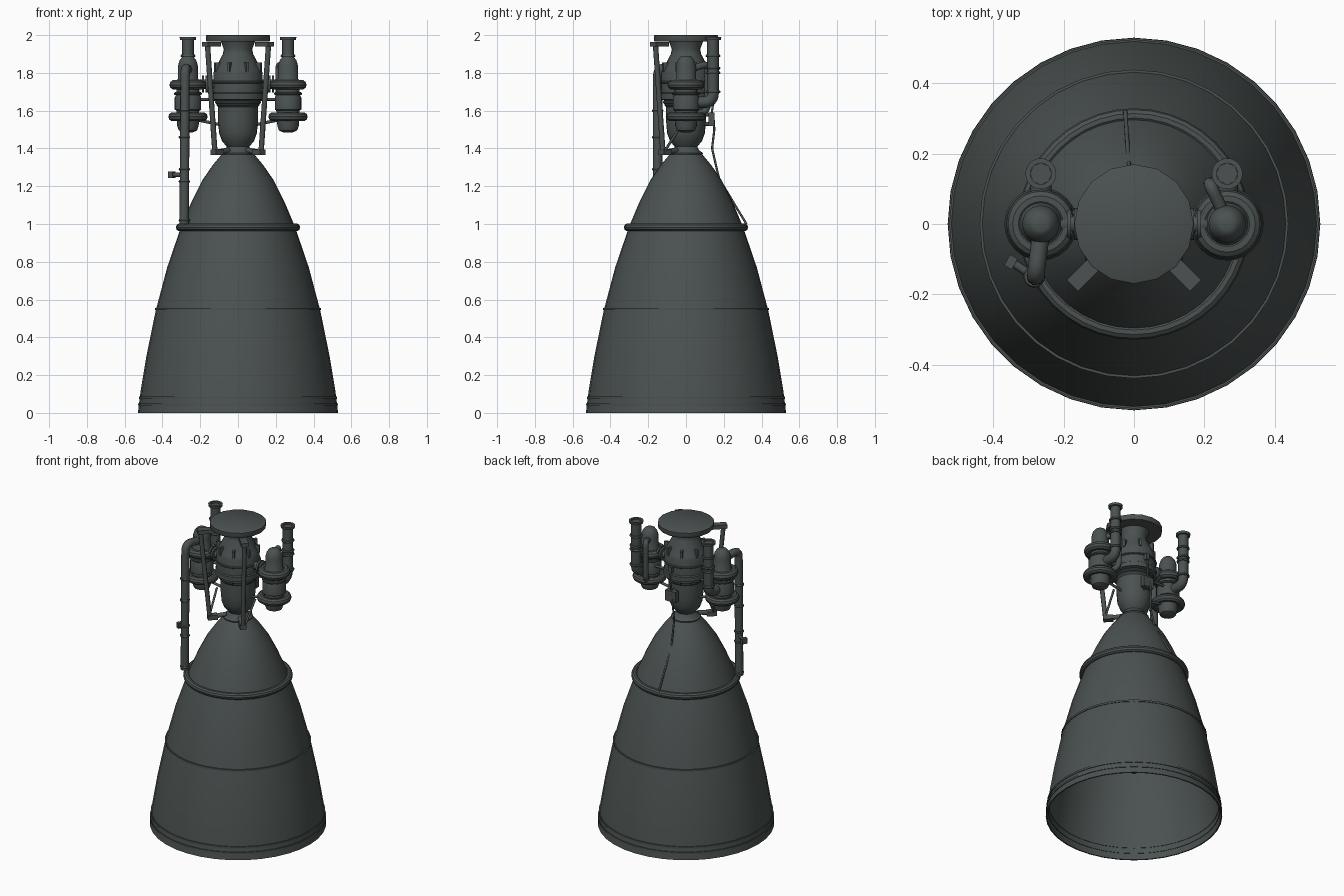
import bpy, bmesh, math
from mathutils import Vector, Matrix

cube = bpy.data.objects.get("Cube")
if cube:
    bpy.data.objects.remove(cube, do_unlink=True)

metal = bpy.data.materials.new("dark_grey_metal")
metal.use_nodes = True
colour = (0.07, 0.084, 0.082, 1)
metal.diffuse_color = colour
metal.node_tree.nodes["Principled BSDF"].inputs["Base Color"].default_value = colour


def finish(obj, angle=35):
    obj.data.materials.clear()
    obj.data.materials.append(metal)
    bpy.ops.object.select_all(action="DESELECT")
    obj.select_set(True)
    bpy.context.view_layer.objects.active = obj
    if obj.type == "CURVE":
        bpy.ops.object.convert(target="MESH")
    bpy.ops.object.shade_smooth_by_angle(angle=math.radians(angle))
    return obj


def from_bmesh(name, bm):
    bmesh.ops.recalc_face_normals(bm, faces=bm.faces)
    mesh = bpy.data.meshes.new(name)
    bm.to_mesh(mesh)
    bm.free()
    obj = bpy.data.objects.new(name, mesh)
    bpy.context.collection.objects.link(obj)
    return finish(obj)


def lathe(name, profile, x=0, y=0, segs=24, closed=False):
    """Spin a list of (radius, height) pairs around a vertical axis."""
    bm = bmesh.new()
    rings = []
    for r, z in profile:
        rings.append([bm.verts.new((x + r * math.cos(math.tau * i / segs),
                                    y + r * math.sin(math.tau * i / segs), z))
                      for i in range(segs)])
    pairs = list(zip(rings, rings[1:]))
    if closed:
        pairs.append((rings[-1], rings[0]))
    else:
        bm.faces.new(rings[0])
        bm.faces.new(rings[-1])
    for a, b in pairs:
        for i in range(segs):
            j = (i + 1) % segs
            bm.faces.new((a[i], a[j], b[j], b[i]))
    return from_bmesh(name, bm)


def torus(name, major, minor, z, x=0, y=0, segs=32, sides=10):
    circle = [(major + minor * math.cos(math.tau * k / sides),
               z + minor * math.sin(math.tau * k / sides)) for k in range(sides)]
    return lathe(name, circle, x, y, segs, closed=True)


def tube(name, points, radius, bend=0.0, sides=2):
    """Round pipe along a path, with corners softened over the bend length."""
    pts = [Vector(p) for p in points]
    path = [pts[0]]
    for a, b, c in zip(pts, pts[1:], pts[2:]):
        if bend:
            p, q = b + (a - b).normalized() * bend, b + (c - b).normalized() * bend
            for k in range(7):
                t = k / 6
                path.append(p * (1 - t) ** 2 + b * 2 * t * (1 - t) + q * t * t)
        else:
            path.append(b)
    path.append(pts[-1])
    curve = bpy.data.curves.new(name, "CURVE")
    curve.dimensions = "3D"
    curve.bevel_depth = radius
    curve.bevel_resolution = sides
    curve.use_fill_caps = True
    spline = curve.splines.new("POLY")
    spline.points.add(len(path) - 1)
    for sp, p in zip(spline.points, path):
        sp.co = (*p, 1)
    obj = bpy.data.objects.new(name, curve)
    bpy.context.collection.objects.link(obj)
    return finish(obj, 50)


def box(name, centre, size, turn=0):
    bm = bmesh.new()
    bmesh.ops.create_cube(bm, size=1, matrix=Matrix.Translation(centre)
                          @ Matrix.Rotation(turn, 4, "Z") @ Matrix.Diagonal((*size, 1)))
    return from_bmesh(name, bm)


# Nozzle bell: thin open shell
outer = [(0.53, 0), (0.515, 0.12), (0.485, 0.3), (0.436, 0.54), (0.375, 0.77),
         (0.3, 0.99), (0.245, 1.12), (0.19, 1.23), (0.135, 1.31), (0.085, 1.37)]
inner = [(r - 0.008, z) for r, z in reversed(outer)]
lathe("nozzle_bell", outer + inner, segs=36, closed=True)
for name, r, z in (("lower_band", 0.526, 0.045), ("upper_band", 0.522, 0.08),
                   ("middle_band", 0.436, 0.55)):
    lathe(name, [(r - 0.012, z - 0.006), (r + 0.003, z - 0.006),
                 (r + 0.003, z + 0.006), (r - 0.012, z + 0.006)], segs=36, closed=True)
torus("nozzle_manifold", 0.308, 0.021, 0.982, segs=40)

# Combustion chamber, injector dome and mounting plate
lathe("combustion_chamber", [
    (0.085, 1.36), (0.09, 1.375), (0.07, 1.39), (0.06, 1.41), (0.085, 1.44),
    (0.1, 1.48), (0.105, 1.54), (0.105, 1.62), (0.115, 1.63), (0.115, 1.655),
    (0.137, 1.66), (0.137, 1.69), (0.13, 1.695), (0.13, 1.8), (0.122, 1.82),
    (0.08, 1.9), (0.075, 1.925), (0.09, 1.965)])
torus("chamber_ring", 0.112, 0.01, 1.645, segs=24)
torus("dome_ring", 0.131, 0.007, 1.75, segs=24)
lathe("mounting_plate", [(0.166, 1.965), (0.17, 1.972), (0.17, 1.997), (0.165, 2.0)], segs=16)
for i in range(8):
    a = math.tau * (i + 0.5) / 8
    box("dome_lug", (0.118 * math.cos(a), 0.118 * math.sin(a), 1.83), (0.03, 0.015, 0.05), a)

# Paired turbopumps, inlets, mounts and support struts
for side, s in (("left", 1), ("right", -1)):
    px = 0.265 * s
    lathe(side + "_turbopump", [
        (0.025, 1.485), (0.048, 1.495), (0.057, 1.52), (0.06, 1.6), (0.07, 1.605),
        (0.07, 1.67), (0.06, 1.69), (0.06, 1.76), (0.053, 1.77), (0.053, 1.835),
        (0.045, 1.865), (0.03, 1.885), (0.02, 1.89)], px)
    torus(side + "_turbine_manifold", 0.08, 0.024, 1.568, px, segs=24)
    torus(side + "_pump_volute", 0.072, 0.026, 1.737, px, segs=24)
    torus(side + "_pump_flange", 0.066, 0.008, 1.69, px, segs=24)

    # Inlet line rising behind the pump
    tube(side + "_inlet_pipe", [(px, 0.03, 1.645), (px, 0.143, 1.645), (px, 0.143, 1.98)],
         0.031, 0.05)
    lathe(side + "_inlet_flange", [(0.042, 1.975), (0.044, 1.99), (0.03, 1.99), (0.03, 1.975)],
          px, 0.143, closed=True)
    for z in (1.70, 1.80, 1.825, 1.89):
        torus(side + "_inlet_collar", 0.032, 0.008, z, px, 0.143, segs=16, sides=6)

    # Cross feed between pump and chamber
    tube(side + "_cross_feed", [(0.1 * s, 0, 1.74), (0.24 * s, 0, 1.74)], 0.026)
    for x in (0.165, 0.185):
        tube(side + "_feed_flange", [((x - 0.006) * s, 0, 1.74), ((x + 0.006) * s, 0, 1.74)], 0.045)
    tube(side + "_lower_link", [(0.09 * s, 0, 1.525), (0.21 * s, 0, 1.55)], 0.008)
    tube(side + "_upper_link", [(0.1 * s, 0.03, 1.66), (0.22 * s, 0.03, 1.66)], 0.008)

    # Angled support struts at the front
    turn = -math.pi / 4 * s
    box(side + "_top_bracket", (0.14 * s, -0.14, 1.952), (0.1, 0.045, 0.025), turn)
    tube(side + "_support_strut", [(0.162 * s, -0.162, 1.955), (0.122 * s, -0.122, 1.38)], 0.014)
    box(side + "_lower_bracket", (0.11 * s, -0.11, 1.38), (0.06, 0.04, 0.03), turn)
    tube(side + "_bracket_arm", [(0.11 * s, -0.11, 1.38), (0.05 * s, -0.05, 1.39)], 0.015)
    tube(side + "_brace_rod", [(0.13 * s, -0.11, 1.39), (0.14 * s, -0.02, 1.53)], 0.007)

# Exhaust downpipe with valve, from the right pump to the manifold
tube("downpipe", [(-0.265, -0.03, 1.815), (-0.28, -0.15, 1.83), (-0.285, -0.15, 1.0)], 0.025, 0.05)
for z in (1.02, 1.225, 1.29, 1.46, 1.6):
    torus("downpipe_collar", 0.024, 0.007, z, -0.284, -0.15, segs=16, sides=6)
tube("valve_stem", [(-0.285, -0.15, 1.26), (-0.345, -0.11, 1.26)], 0.012)
box("valve_body", (-0.35, -0.108, 1.26), (0.025, 0.035, 0.035), -0.5)

# Bypass loop on the left pump
tube("bypass_loop", [(0.255, 0.03, 1.82), (0.215, 0.115, 1.85), (0.215, 0.115, 1.6),
                     (0.255, 0.03, 1.57)], 0.018, 0.035)

# Control box and cable at the back
box("control_box", (0.01, 0.135, 1.555), (0.075, 0.03, 0.07))
for z in (1.53, 1.58):
    tube("control_box_mount", [(0.01, 0.08, z), (0.01, 0.13, z)], 0.01)
tube("control_cable", [(0.0, 0.145, 1.57), (-0.008, 0.15, 1.5), (-0.01, 0.138, 1.4),
                       (-0.015, 0.175, 1.24), (-0.025, 0.32, 1.0)], 0.006, 0.01)
tube("sensor_line", [(0.01, 0.135, 1.58), (0.015, 0.15, 1.68), (0.015, 0.12, 1.76)], 0.006, 0.02)
box("sensor_fitting", (0.015, 0.135, 1.73), (0.025, 0.03, 0.04))
